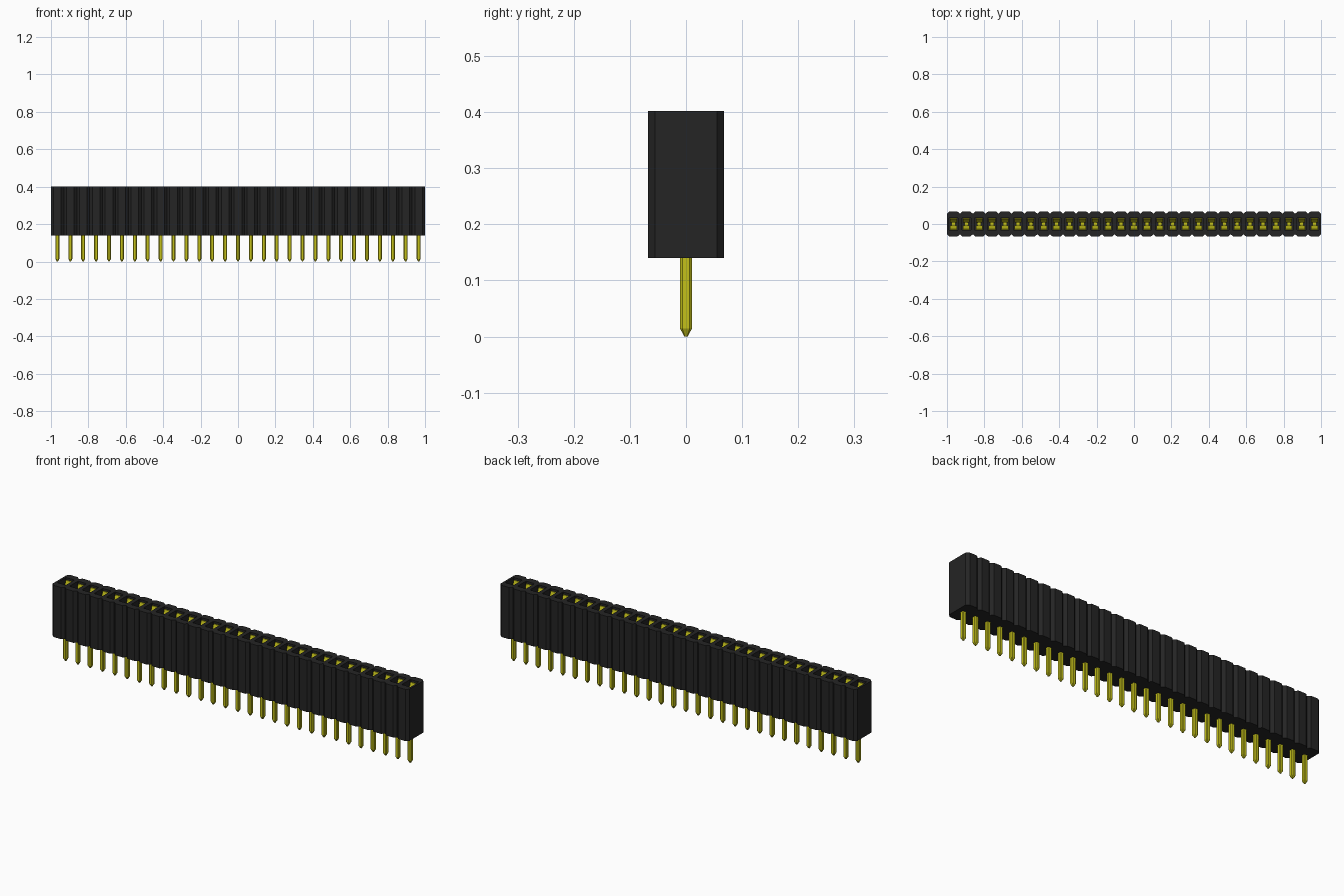
import bpy, bmesh

cube = bpy.data.objects.get("Cube")
if cube:
    bpy.data.objects.remove(cube, do_unlink=True)

COUNT = 29
PITCH = 2 / COUNT
BOTTOM, TOP = 0.14, 0.402
HALF_Y = 0.068


def material(name, color):
    mat = bpy.data.materials.new(name)
    mat.use_nodes = True
    mat.diffuse_color = color
    mat.node_tree.nodes["Principled BSDF"].inputs["Base Color"].default_value = color
    return mat


black = material("black plastic", (0.018, 0.018, 0.018, 1))
gold = material("gold metal", (0.55, 0.53, 0.01, 1))


def finish(name, bm, mat):
    bmesh.ops.remove_doubles(bm, verts=bm.verts, dist=0.0001)
    bmesh.ops.recalc_face_normals(bm, faces=bm.faces)
    mesh = bpy.data.meshes.new(name)
    bm.to_mesh(mesh)
    bm.free()
    mesh.materials.append(mat)
    obj = bpy.data.objects.new(name, mesh)
    bpy.context.collection.objects.link(obj)
    return obj


def ring(bm, x, hx, hy, cx, cy, z):
    """Chamfered rectangle; the edge after point 0 faces +x, after point 4 faces -x."""
    pts = [(hx, cy - hy), (hx, hy - cy), (hx - cx, hy), (cx - hx, hy),
           (-hx, hy - cy), (-hx, cy - hy), (cx - hx, -hy), (hx - cx, -hy)]
    return [bm.verts.new((x + px, py, z)) for px, py in pts]


def bridge(bm, a, b, skip=()):
    for i in range(len(a)):
        if i not in skip:
            j = (i + 1) % len(a)
            bm.faces.new((a[i], a[j], b[j], b[i]))


centres = [(i + 0.5) * PITCH - 1 for i in range(COUNT)]

# Housing: joined chamfered cells, each with a socket opening
bm = bmesh.new()
for i, x in enumerate(centres):
    base = ring(bm, x, PITCH / 2, HALF_Y, 0.014, 0.013, BOTTOM)
    rim = ring(bm, x, PITCH / 2, HALF_Y, 0.014, 0.013, TOP)
    mouth = ring(bm, x, 0.024, 0.034, 0.003, 0.003, TOP)
    floor = ring(bm, x, 0.024, 0.034, 0.003, 0.003, BOTTOM + 0.02)
    inner_walls = [0] * (i < COUNT - 1) + [4] * (i > 0)
    bridge(bm, base, rim, inner_walls)
    bridge(bm, rim, mouth)
    bridge(bm, mouth, floor)
    bm.faces.new(base)
    bm.faces.new(floor)
finish("housing", bm, black)

# Pins: chamfered posts with tapered tips
bm = bmesh.new()
for x in centres:
    tip = ring(bm, x, 0.003, 0.003, 0.001, 0.001, 0)
    shoulder = ring(bm, x, 0.0105, 0.0105, 0.004, 0.004, 0.014)
    head = ring(bm, x, 0.0105, 0.0105, 0.004, 0.004, BOTTOM + 0.03)
    bridge(bm, tip, shoulder)
    bridge(bm, shoulder, head)
    bm.faces.new(tip)
    bm.faces.new(head)
finish("pins", bm, gold)

# Contacts: a pair of bent spring leaves in every socket
LEAF = [(0.010, 0.165), (0.026, 0.18), (0.026, 0.24), (0.009, 0.34), (0.026, 0.392)]
bm = bmesh.new()
for x in centres:
    for side in (-1, 1):
        rows = []
        for y, z in LEAF:
            rows.append([bm.verts.new((x + dx, side * (y + dy), z)) for dx, dy in
                         ((-0.018, 0), (0.018, 0), (0.018, 0.005), (-0.018, 0.005))])
        for a, b in zip(rows, rows[1:]):
            bridge(bm, a, b)
        bm.faces.new(rows[0])
        bm.faces.new(rows[-1])
finish("spring_contacts", bm, gold)
